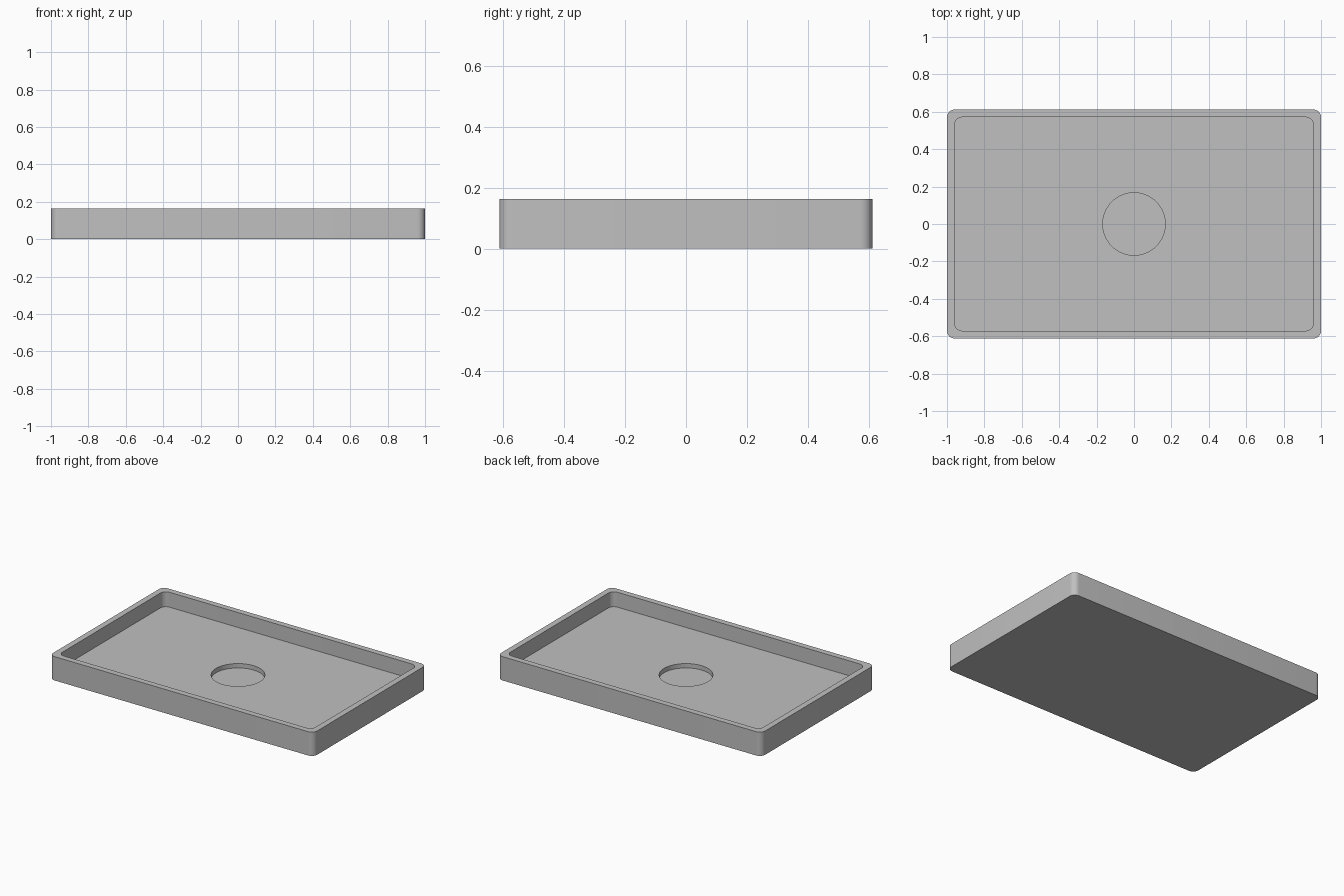
import bpy, bmesh, math

LENGTH, WIDTH, HEIGHT = 2.0, 1.2245, 0.163
WALL, CORNER = 0.041, 0.041
FLOOR, RECESS_Z, RECESS_R = 0.061, 0.031, 0.167

cube = bpy.data.objects.get("Cube")
if cube:
    bpy.data.objects.remove(cube, do_unlink=True)

grey = bpy.data.materials.new("plain grey")
grey.use_nodes = True
grey.diffuse_color = (0.527, 0.527, 0.527, 1)
grey.node_tree.nodes["Principled BSDF"].inputs["Base Color"].default_value = grey.diffuse_color


def rounded_rect(length, width, radius, steps=8):
    """Outline of a rectangle with rounded corners, counter-clockwise."""
    points = []
    for corner, (sx, sy) in enumerate([(1, 1), (-1, 1), (-1, -1), (1, -1)]):
        for i in range(steps + 1):
            a = math.pi / 2 * (corner + i / steps)
            points.append((sx * (length / 2 - radius) + radius * math.cos(a),
                           sy * (width / 2 - radius) + radius * math.sin(a)))
    return points


def circle(radius, steps=64):
    return [(radius * math.cos(math.tau * i / steps),
             radius * math.sin(math.tau * i / steps)) for i in range(steps)]


def prism(name, outline, bottom, top):
    """Solid made by extruding an outline between two heights."""
    bm = bmesh.new()
    face = bm.faces.new([bm.verts.new((x, y, bottom)) for x, y in outline])
    raised = bmesh.ops.extrude_face_region(bm, geom=[face])["geom"]
    for v in raised:
        if isinstance(v, bmesh.types.BMVert):
            v.co.z = top
    bmesh.ops.recalc_face_normals(bm, faces=bm.faces)
    mesh = bpy.data.meshes.new(name)
    bm.to_mesh(mesh)
    bm.free()
    mesh.materials.append(grey)
    obj = bpy.data.objects.new(name, mesh)
    bpy.context.collection.objects.link(obj)
    return obj


# Outer body, the tray cavity and the round recess in its floor
tray = prism("tray", rounded_rect(LENGTH, WIDTH, CORNER), 0, HEIGHT)
cavity = prism("cavity_cutter",
               rounded_rect(LENGTH - 2 * WALL, WIDTH - 2 * WALL, CORNER),
               FLOOR, HEIGHT + 0.1)
recess = prism("recess_cutter", circle(RECESS_R), RECESS_Z, HEIGHT + 0.05)

# Carve the tray, then drop the cutters
bpy.context.view_layer.objects.active = tray
for cutter in (cavity, recess):
    cutter.hide_render = True
    cut = tray.modifiers.new(cutter.name, "BOOLEAN")
    cut.operation, cut.solver, cut.object = "DIFFERENCE", "EXACT", cutter
    bpy.ops.object.modifier_apply(modifier=cut.name)
    bpy.data.objects.remove(cutter, do_unlink=True)

# Smooth corners with crisp rims
bpy.ops.object.select_all(action="DESELECT")
tray.select_set(True)
bpy.ops.object.shade_smooth_by_angle(angle=math.radians(30))
